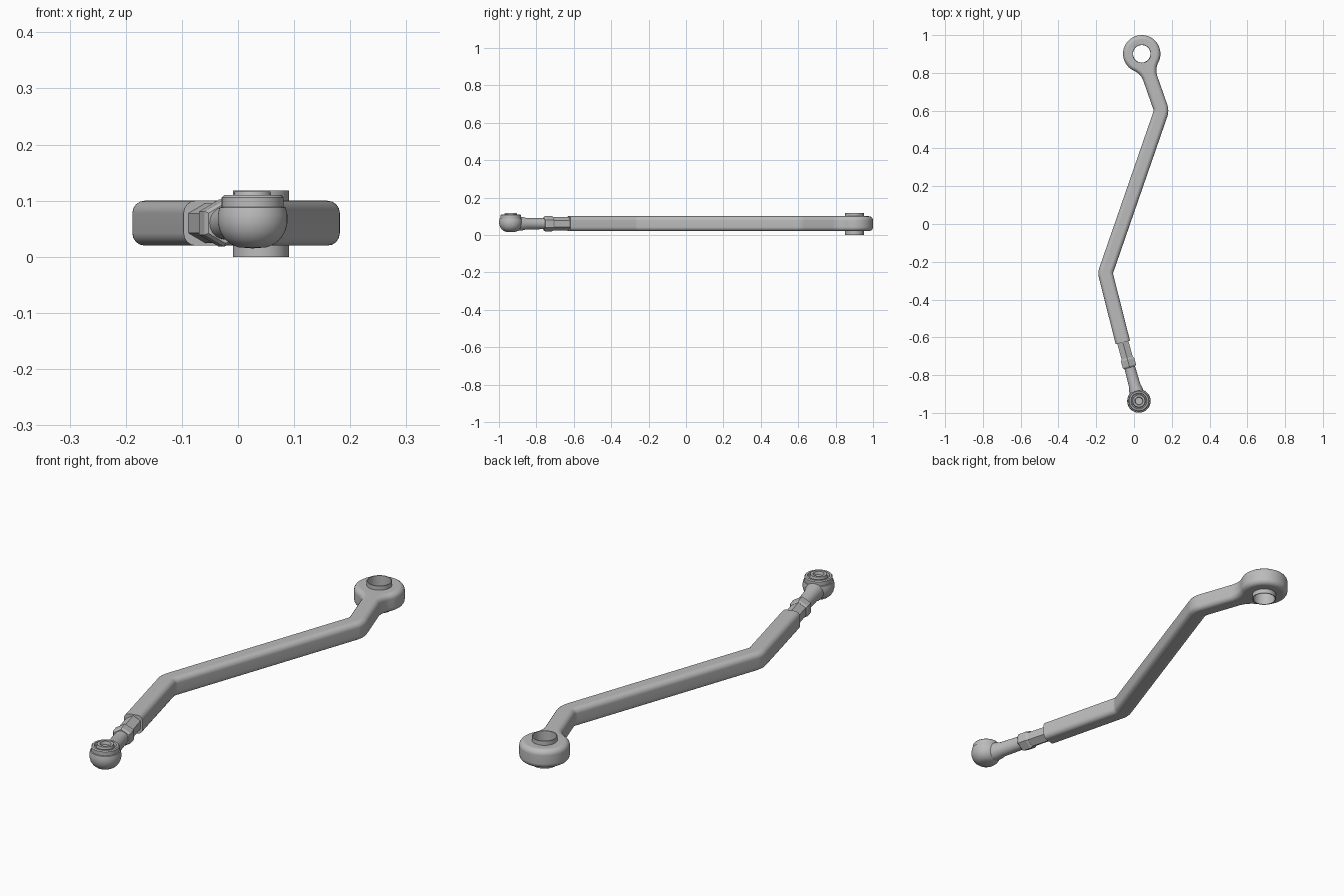
import bpy, bmesh, math
from mathutils import Vector, Matrix

cube = bpy.data.objects.get("Cube")
if cube:
    bpy.data.objects.remove(cube, do_unlink=True)

metal = bpy.data.materials.new("grey_metal")
metal.use_nodes = True
GREY = (0.5, 0.5, 0.5, 1)
metal.diffuse_color = GREY
metal.node_tree.nodes["Principled BSDF"].inputs["Base Color"].default_value = GREY

MID = 0.06          # height of the rod axis
HALF = 0.039        # half width of the bar
RING = 0.099        # eye radius
FILLET = 0.09       # blend between bar and eye
eye = Vector((0.041, 0.901))
upper_bend = Vector((0.146, 0.6))
lower_bend = Vector((-0.152, -0.26))
bar_end = Vector((-0.059, -0.627))
ball = Vector((0.026, -0.937))


def finish(name, bm, angle=32):
    bmesh.ops.remove_doubles(bm, verts=bm.verts, dist=1e-5)
    bmesh.ops.recalc_face_normals(bm, faces=bm.faces)
    me = bpy.data.meshes.new(name)
    bm.to_mesh(me)
    bm.free()
    me.materials.append(metal)
    me.shade_smooth()
    me.set_sharp_from_angle(angle=math.radians(angle))
    ob = bpy.data.objects.new(name, me)
    bpy.context.collection.objects.link(ob)
    return ob


def lathe(name, profile, place, sides=48, closed=False):
    """Turn (radius, height) points around the local z axis."""
    bm = bmesh.new()
    vs = [bm.verts.new((r, 0, h)) for r, h in profile]
    es = [bm.edges.new(p) for p in zip(vs, vs[1:])]
    if closed:
        es.append(bm.edges.new((vs[-1], vs[0])))
    bmesh.ops.spin(bm, geom=vs + es, cent=(0, 0, 0), axis=(0, 0, 1),
                   angle=math.tau, steps=sides)
    bm.transform(place)
    return finish(name, bm)


def arc(centre, radius, a0, a1, steps):
    return [centre + radius * Vector((math.cos(a), math.sin(a)))
            for a in (a0 + (a1 - a0) * i / steps for i in range(steps + 1))]


def angle_of(v):
    return math.atan2(v.y, v.x)


def bend(a, b, c, side, radius=0.06):
    """Rounded corner at b of the line offset by HALF to one side."""
    d0, d1 = (b - a).normalized(), (c - b).normalized()
    n0, n1 = Vector((-d0.y, d0.x)), Vector((-d1.y, d1.x))
    turn = 1 if d0.cross(d1) > 0 else -1
    half = math.acos(d0.dot(d1)) / 2
    centre = b + turn * (n0 + n1).normalized() * radius / math.cos(half)
    a0 = angle_of(-turn * n0)
    return arc(centre, radius - side * turn * HALF, a0, a0 + turn * 2 * half, 6)


# Bar outline: right side up, around the eye, left side down
along = (upper_bend - eye).normalized()
across = Vector((-along.y, along.x))
reach = math.sqrt((RING + FILLET) ** 2 - (HALF + FILLET) ** 2)
base = angle_of(along)
swing = math.atan2(HALF + FILLET, reach)


def eye_blend(side):
    """Fillet from bar edge to eye; side +1 lies along `across`."""
    centre = eye + along * reach + across * side * (HALF + FILLET)
    start = angle_of(-across * side)
    return arc(centre, FILLET, start, start - side * (math.pi / 2 - swing), 8)


end_dir = (lower_bend - bar_end).normalized()
end_side = Vector((-end_dir.y, end_dir.x)) * HALF
outline = [bar_end - end_side]
outline += bend(bar_end, lower_bend, upper_bend, -1)
outline += bend(lower_bend, upper_bend, eye, -1)
outline += eye_blend(1)
outline += arc(eye, RING, base + swing, base + math.tau - swing, 40)[1:-1]
outline += eye_blend(-1)[::-1]
outline += bend(lower_bend, upper_bend, eye, 1)[::-1]
outline += bend(bar_end, lower_bend, upper_bend, 1)[::-1]
outline += [bar_end + end_side]

bm = bmesh.new()
face = bm.faces.new([bm.verts.new((p.x, p.y, MID - 0.04)) for p in outline])
new = bmesh.ops.extrude_face_region(bm, geom=[face])["geom"]
bmesh.ops.translate(bm, vec=(0, 0, 0.08),
                    verts=[v for v in new if isinstance(v, bmesh.types.BMVert)])
if not face.is_valid or len(face.link_loops if hasattr(face, "link_loops") else face.loops) == 0:
    bmesh.ops.holes_fill(bm, edges=bm.edges)
if any(e.is_boundary for e in bm.edges):
    bmesh.ops.holes_fill(bm, edges=[e for e in bm.edges if e.is_boundary])


def on_end(v):
    return abs((v.co.xy - bar_end).dot(end_dir)) < 1e-4


rims = [e for e in bm.edges
        if abs(e.verts[0].co.z - e.verts[1].co.z) < 1e-5
        and not all(on_end(v) for v in e.verts)]
bmesh.ops.bevel(bm, geom=rims, offset=0.022, segments=4, profile=0.5,
                affect='EDGES', clamp_overlap=False)
bar = finish("bent_bar", bm)

# Hole through the eye
at_eye = Matrix.Translation((eye.x, eye.y, 0))
cutter = lathe("hole_cutter", [(0, -0.1), (0.0495, -0.1), (0.0495, 0.3), (0, 0.3)], at_eye)
cutter.hide_render = True
cut = bar.modifiers.new("eye_hole", 'BOOLEAN')
cut.operation = 'DIFFERENCE'
cut.object = cutter
bpy.context.view_layer.objects.active = bar
bpy.ops.object.modifier_apply(modifier=cut.name)
bpy.data.objects.remove(cutter, do_unlink=True)
bar.modifiers.new("even_shading", 'WEIGHTED_NORMAL').keep_sharp = True

# Sleeve in the eye
lathe("eye_sleeve", [(0.046, 0), (0.05, 0), (0.05, 0.118), (0.046, 0.118)],
      at_eye, closed=True)

# Adjuster parts, measured from the ball toward the bar
rod_dir = (bar_end - ball).normalized().to_3d()
on_rod = (Matrix.Translation((ball.x, ball.y, MID))
          @ rod_dir.to_track_quat('Z', 'X').to_matrix().to_4x4())
lathe("ball_shank", [(0, 0.03), (0.038, 0.03), (0.037, 0.06), (0.031, 0.085),
                     (0.029, 0.19), (0, 0.19)], on_rod, 32)
lathe("lock_nut", [(0, 0.183), (0.036, 0.183), (0.042, 0.191), (0.042, 0.227),
                   (0.036, 0.235), (0, 0.235)], on_rod, 6)
lathe("hex_rod", [(0, 0.23), (0.035, 0.23), (0.035, 0.34), (0, 0.34)], on_rod, 6)

# Ball socket with rim, and the bored stud on top
at_ball = Matrix.Translation((ball.x, ball.y, 0))
lathe("ball_socket", [(0, 0.015), (0.025, 0.017), (0.038, 0.022), (0.05, 0.032),
                      (0.058, 0.045), (0.062, 0.06), (0.062, 0.075), (0.059, 0.088),
                      (0.055, 0.089), (0.055, 0.106), (0.051, 0.11), (0.043, 0.11),
                      (0.04, 0.1), (0, 0.1)], at_ball)
lathe("ball_stud", [(0, 0.09), (0.037, 0.09), (0.032, 0.116), (0.022, 0.116),
                    (0.019, 0.103), (0, 0.103)], at_ball)
